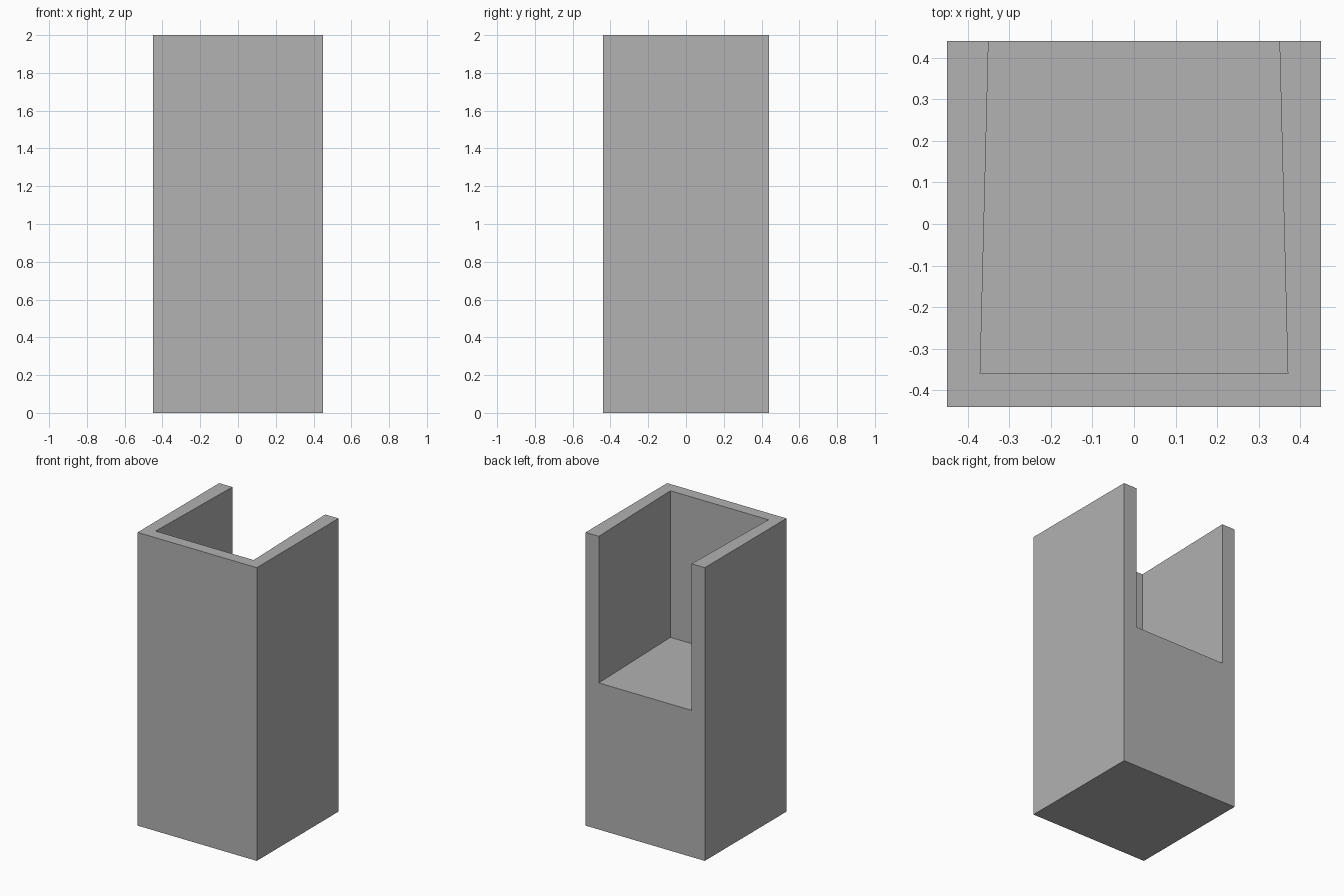
import bpy, bmesh

if "Cube" in bpy.data.objects:
    bpy.data.objects.remove(bpy.data.objects["Cube"])

grey = bpy.data.materials.new("mid_grey")
grey.diffuse_color = (0.445, 0.445, 0.445, 1)
grey.use_nodes = True
grey.node_tree.nodes["Principled BSDF"].inputs["Base Color"].default_value = grey.diffuse_color


def prism(name, outline, z0, z1):
    """Extrude a flat outline from z0 up to z1."""
    bm = bmesh.new()
    face = bm.faces.new([bm.verts.new((x, y, z0)) for x, y in outline])
    top = bmesh.ops.extrude_face_region(bm, geom=[face])["geom"]
    bmesh.ops.translate(bm, vec=(0, 0, z1 - z0),
                        verts=[v for v in top if isinstance(v, bmesh.types.BMVert)])
    bmesh.ops.recalc_face_normals(bm, faces=bm.faces)
    mesh = bpy.data.meshes.new(name)
    bm.to_mesh(mesh)
    bm.free()
    mesh.materials.append(grey)
    obj = bpy.data.objects.new(name, mesh)
    bpy.context.collection.objects.link(obj)
    return obj


# Solid rectangular column
W, D = 0.45, 0.44
column = prism("column", [(-W, -D), (W, -D), (W, D), (-W, D)], 0, 2)

# Tapered recess in the upper half, open at the top and back
recess = prism("recess_cutter",
               [(-0.37, -0.36), (0.37, -0.36), (0.345, 0.64), (-0.345, 0.64)], 1, 2.2)
recess.hide_render = True
recess.hide_viewport = True
recess.display_type = 'WIRE'

cut = column.modifiers.new("recess", 'BOOLEAN')
cut.operation = 'DIFFERENCE'
cut.solver = 'EXACT'
cut.object = recess
